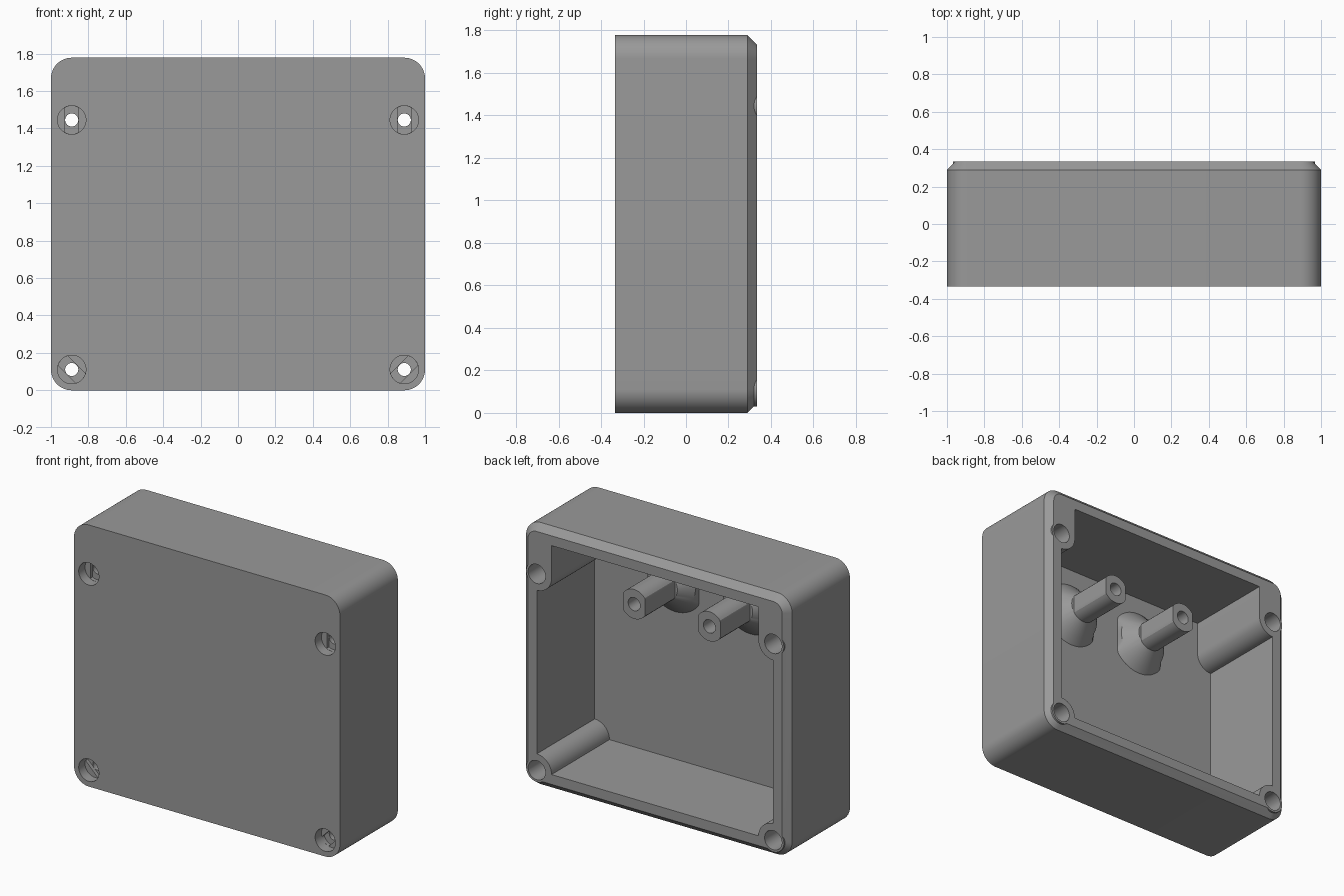
import bpy, bmesh, math

if "Cube" in bpy.data.objects:
    bpy.data.objects.remove(bpy.data.objects["Cube"])

W, H, D = 1.0, 1.778, 0.333           # half width, height, half depth
EDGE = 0.111                          # wall offset, corner radius and screw inset
FLOOR = -0.289                        # inside face of the front wall
SCREWS = [(sx * 0.889, z) for sx in (-1, 1) for z in (0.111, 1.445)]

grey = bpy.data.materials.new("grey_plastic")
grey.diffuse_color = (0.32, 0.32, 0.32, 1)
grey.use_nodes = True
grey.node_tree.nodes["Principled BSDF"].inputs["Base Color"].default_value = grey.diffuse_color


def loft(name, rings):
    """Skin a list of (y, [(x, z), ...]) sections and cap both ends."""
    bm = bmesh.new()
    loops = [[bm.verts.new((x, y, z)) for x, z in pts] for y, pts in rings]
    n = len(loops[0])
    for a, b in zip(loops, loops[1:]):
        for i in range(n):
            j = (i + 1) % n
            bm.faces.new((a[i], a[j], b[j], b[i]))
    bm.faces.new(loops[0])
    bm.faces.new(loops[-1])
    bmesh.ops.recalc_face_normals(bm, faces=bm.faces)
    me = bpy.data.meshes.new(name)
    bm.to_mesh(me)
    bm.free()
    me.materials.append(grey)
    ob = bpy.data.objects.new(name, me)
    bpy.context.collection.objects.link(ob)
    return ob


def arc(cx, cz, r, a0, a1, n=16):
    return [(cx + r * math.cos(math.radians(a0 + (a1 - a0) * i / n)),
             cz + r * math.sin(math.radians(a0 + (a1 - a0) * i / n))) for i in range(n + 1)]


def circle(cx, cz, r, flat=9.0, n=48):
    """Circle whose left and right sides may be cut flat."""
    return [(cx + max(-flat, min(flat, x)), cz + z) for x, z in arc(0, 0, r, 0, 360, n)[:-1]]


def rounded_rect(inset):
    r, x, z0, z1 = EDGE - inset, W - EDGE, EDGE, H - EDGE
    return (arc(x, z0, r, -90, 0) + arc(x, z1, r, 0, 90)
            + arc(-x, z1, r, 90, 180) + arc(-x, z0, r, 180, 270))


def cylinder(name, x, z, r, y0, y1):
    return loft(name, [(y0, circle(x, z, r)), (y1, circle(x, z, r))])


def combine(target, tool, operation):
    mod = target.modifiers.new("combine", 'BOOLEAN')
    mod.operation, mod.solver, mod.object = operation, 'EXACT', tool
    bpy.context.view_layer.objects.active = target
    bpy.ops.object.modifier_apply(modifier=mod.name)
    bpy.data.objects.remove(tool)


def smooth(ob):
    bpy.ops.object.select_all(action='DESELECT')
    ob.select_set(True)
    bpy.context.view_layer.objects.active = ob
    bpy.ops.object.shade_smooth_by_angle(angle=math.radians(25))


# Outer shell with a chamfered rear rim
shell = loft("box_shell", [(-D, rounded_rect(0)), (0.289, rounded_rect(0)),
                           (D, rounded_rect(0.0444))])

# Cavity outline that leaves the screw bosses standing in the corners
half = (arc(0.889, 0.111, EDGE, 180, 90) + arc(0.889, 1.445, EDGE, 270, 180)
        + [(0.889 - EDGE, H - EDGE)])
outline = half + [(-x, z) for x, z in reversed(half)]
combine(shell, loft("cavity", [(FLOOR, outline), (0.5, outline)]), 'DIFFERENCE')

# Screw bosses: rear collar, rear bore, through hole, front counterbore and bridge slot
for x, z in SCREWS:
    combine(shell, cylinder("collar", x, z, 0.08, 0.2, D), 'UNION')
    combine(shell, cylinder("rear_bore", x, z, 0.065, 0.0, 0.5), 'DIFFERENCE')
    combine(shell, cylinder("hole", x, z, 0.035, -0.5, 0.1), 'DIFFERENCE')
    combine(shell, cylinder("counterbore", x, z, 0.076, -0.5, -0.265), 'DIFFERENCE')
    turn = 0 if z > 1 else math.copysign(math.pi / 4, -x)
    c, s = math.cos(turn), math.sin(turn)
    if x < 0 and z < 1:
        c, s = math.cos(math.pi / 4), math.sin(math.pi / 4)
    slot = [(x + u * c - v * s, z + u * s + v * c)
            for u, v in circle(0, 0, 0.0755, 0.036)]
    combine(shell, loft("slot", [(-0.3, slot), (-0.24, slot)]), 'DIFFERENCE')
smooth(shell)

# Board standoffs: conical foot, flat-sided post and blind screw hole
for side, x in (("right", 0.283), ("left", -0.283)):
    sections = [(FLOOR - 0.01, 0.22, 0.18), (FLOOR, 0.22, 0.18), (FLOOR + 0.04, 0.18, 0.18),
                (FLOOR + 0.12, 0.1, 0.1), (FLOOR + 0.121, 0.1, 0.082), (0.153, 0.1, 0.082),
                (0.153, 0.045, 9), (-0.1, 0.045, 9)]
    smooth(loft("standoff_" + side, [(y, circle(x, 1.333, r, f)) for y, r, f in sections]))
